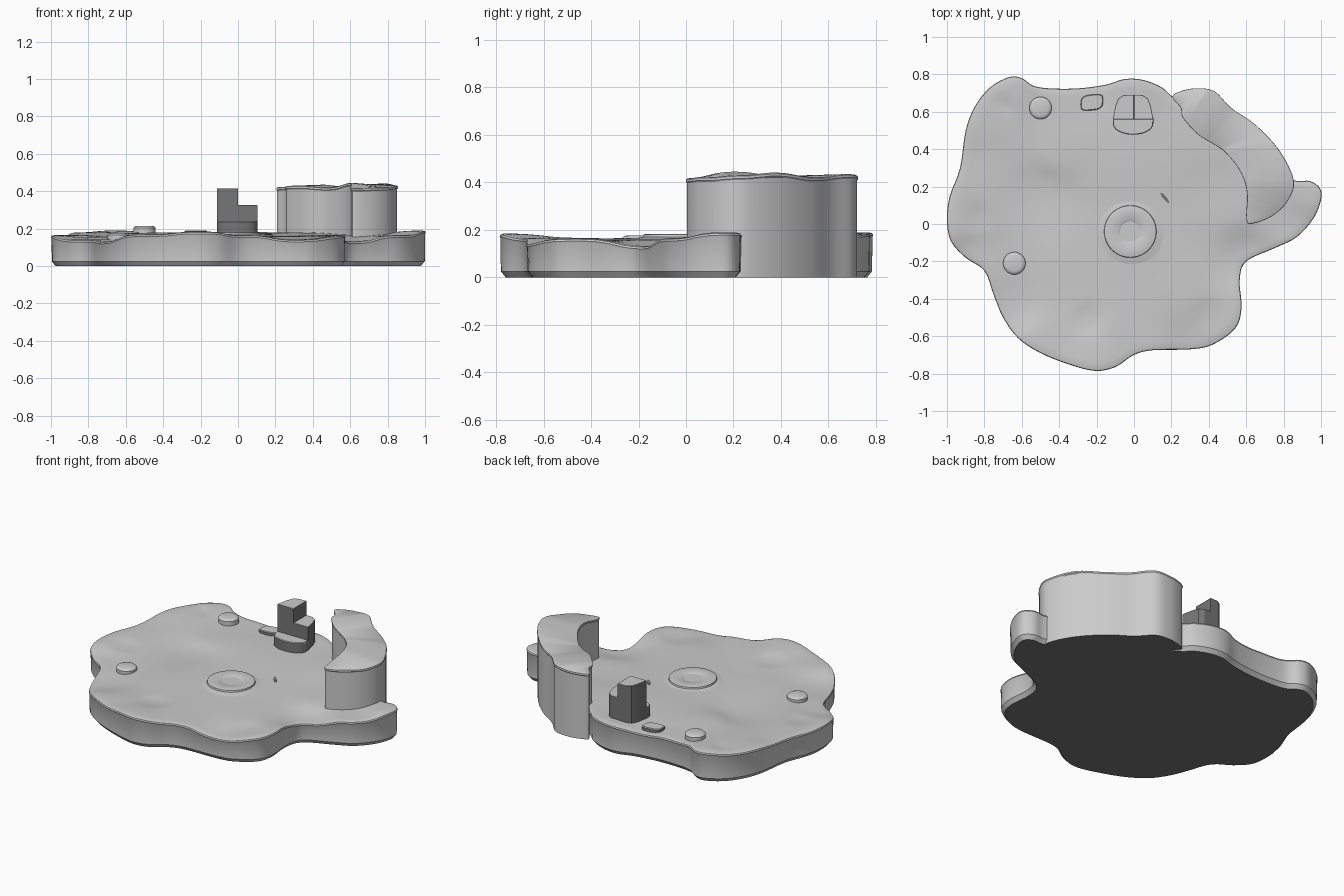
import bpy, bmesh, math
from mathutils import Vector

if "Cube" in bpy.data.objects:
    bpy.data.objects.remove(bpy.data.objects["Cube"])


def material(name, v):
    m = bpy.data.materials.new(name)
    m.diffuse_color = (v, v, v, 1)
    m.use_nodes = True
    m.node_tree.nodes["Principled BSDF"].inputs["Base Color"].default_value = m.diffuse_color
    return m


STONE = material("stone grey", 0.6)
DARK = material("dark grey", 0.18)


def finish(name, bm, dark=None, angle=30):
    # dark: rule on the face normal height that picks the dark colour
    bmesh.ops.recalc_face_normals(bm, faces=bm.faces)
    bm.normal_update()
    for f in bm.faces:
        f.material_index = int(bool(dark and dark(f.normal.z)))
    me = bpy.data.meshes.new(name)
    bm.to_mesh(me)
    bm.free()
    ob = bpy.data.objects.new(name, me)
    bpy.context.collection.objects.link(ob)
    me.materials.append(STONE)
    me.materials.append(DARK)
    bpy.ops.object.select_all(action='DESELECT')
    ob.select_set(True)
    bpy.context.view_layer.objects.active = ob
    bpy.ops.object.shade_smooth_by_angle(angle=math.radians(angle))
    return ob


def underside(nz):
    return nz < -.9


def sides(nz):
    return nz < .5


def smooth_loop(pts, k):
    # closed Catmull-Rom curve with k samples per span
    p = [Vector(q) for q in pts]
    n, out = len(p), []
    for i in range(n):
        a, b, c, d = p[i - 1], p[i], p[(i + 1) % n], p[(i + 2) % n]
        for j in range(k):
            t = j / k
            out.append(0.5 * (2 * b + (c - a) * t + (2 * a - 5 * b + 4 * c - d) * t * t
                              + (3 * b - a - 3 * c + d) * t ** 3))
    return out


def offset(loop, d):
    # move a counter-clockwise loop outward by d
    out = []
    for i, p in enumerate(loop):
        t = (loop[(i + 1) % len(loop)] - loop[i - 1]).normalized()
        out.append(p + Vector((t.y, -t.x)) * d)
    return out


def bridge(bm, a, b):
    for i in range(len(a)):
        j = (i + 1) % len(a)
        bm.faces.new((a[i], a[j], b[j], b[i]))


def ring(bm, loop, z):
    return [bm.verts.new((p.x, p.y, z(p.x, p.y) if callable(z) else z)) for p in loop]


def blend(x, y, ctrl, power=3):
    # inverse-distance blend of height samples
    s = w = 0
    for cx, cy, cz in ctrl:
        k = 1 / (((x - cx) ** 2 + (y - cy) ** 2) + 0.004) ** (power / 2)
        s += k * cz
        w += k
    return s / w


# --- ground slab -----------------------------------------------------------
SLAB = [(.995, .19), (.94, .23), (.85, .235), (.70, .32), (.42, .55), (.22, .67), (.15, .73),
        (.05, .77), (-.05, .775), (-.15, .745), (-.3, .725), (-.45, .725), (-.54, .74),
        (-.6, .78), (-.67, .785), (-.77, .73), (-.85, .63), (-.9, .5), (-.93, .3),
        (-.985, .15), (-1, .03), (-.98, -.09), (-.9, -.18), (-.8, -.25), (-.75, -.38),
        (-.7, -.5), (-.62, -.61), (-.5, -.69), (-.35, -.75), (-.21, -.785), (-.1, -.765),
        (0, -.70), (.1, -.675), (.3, -.67), (.42, -.645), (.54, -.56), (.575, -.45),
        (.565, -.3), (.6, -.2), (.75, -.13), (.87, -.07), (.96, .03), (1, .13)]
HEIGHTS = [(.98, .16, .19), (.85, -.05, .165), (.62, -.18, .13), (.55, -.45, .165),
           (.3, -.65, .14), (.05, -.68, .165), (-.2, -.76, .185), (-.5, -.66, .17),
           (-.72, -.45, .13), (-.85, -.2, .14), (-.99, .03, .165), (-.92, .3, .165),
           (-.85, .6, .18), (-.65, .75, .19), (-.4, .7, .175), (-.2, .7, .165),
           (0, .75, .185), (.3, .5, .18), (.5, .1, .165), (0, .45, .175),
           (-.4, .4, .18), (-.5, .15, .15), (-.3, -.2, .165), (.25, -.3, .16), (-.02, -.04, .165)]
DISHES = [(-.84, .04, .07), (-.24, -.51, .08), (.41, -.48, .08), (-.69, .64, .04)]


def ground(x, y):
    z = blend(x, y, HEIGHTS)
    for cx, cy, r in DISHES:
        z -= 0.008 * math.exp(-(((x - cx) ** 2 + (y - cy) ** 2) / r ** 2) ** 2)
    return z


outline = smooth_loop(SLAB, 4)
bm = bmesh.new()
rings = [ring(bm, offset(outline, -.025), 0), ring(bm, offset(outline, -.005), .025),
         ring(bm, offset(outline, -.003), lambda x, y: ground(x, y) - .018),
         ring(bm, outline, lambda x, y: ground(x, y) - .012),
         ring(bm, offset(outline, -.003), lambda x, y: ground(x, y) - .004)]
inner = offset(outline, -.018)
for i in range(24):
    rings.append(ring(bm, [p * (1 - i / 24) for p in inner], ground))
for a, b in zip(rings, rings[1:]):
    bridge(bm, a, b)
top = bm.verts.new((0, 0, ground(0, 0)))
last = rings[-1]
for i in range(len(last)):
    bm.faces.new((last[i], last[(i + 1) % len(last)], top))
bm.faces.new(list(reversed(rings[0])))
finish("ground_slab", bm, underside)

# --- curved cliff wall -----------------------------------------------------
OUTER = [(.62, 0), (.68, .015), (.75, .05), (.82, .12), (.855, .23), (.78, .39), (.65, .53),
         (.52, .62), (.43, .71), (.33, .725), (.25, .71)]
INNER = [(.205, .68), (.25, .62), (.26, .57), (.34, .48), (.42, .43), (.48, .39), (.55, .31),
         (.59, .23), (.605, .15), (.60, .05), (.605, .01)]
CREST = [(.65, 0, .415), (.8, .1, .42), (.855, .22, .43), (.6, .2, .447), (.72, .32, .447),
         (.48, .4, .42), (.6, .53, .42), (.3, .5, .43), (.42, .65, .437),
         (.3, .72, .425), (.21, .68, .42)]


def crest(x, y):
    return blend(x, y, CREST)


wall = smooth_loop(OUTER + INNER, 4)
bm = bmesh.new()
rings = [ring(bm, offset(wall, -.004), 0),
         ring(bm, offset(wall, -.004), lambda x, y: crest(x, y) - .02),
         ring(bm, wall, lambda x, y: crest(x, y) - .014),
         ring(bm, offset(wall, -.001), lambda x, y: crest(x, y) - .004),
         ring(bm, offset(wall, -.008), crest)]
for a, b in zip(rings, rings[1:]):
    bridge(bm, a, b)
# pair both sides of the crescent so that the caps follow its length
for loop in (rings[0], rings[-1]):
    n = len(loop)
    for i in range(n // 2 - 1):
        bm.faces.new(list(dict.fromkeys((loop[i], loop[i + 1], loop[n - 2 - i], loop[n - 1 - i]))))
finish("cliff_wall", bm, underside)


# --- small parts -----------------------------------------------------------
def lathe(name, x, y, z, profile, n=32):
    bm = bmesh.new()
    prev = None
    for r, h in profile:
        cur = [bm.verts.new((x + r * math.cos(2 * math.pi * i / n),
                             y + r * math.sin(2 * math.pi * i / n), z + h)) for i in range(n)]
        if prev:
            bridge(bm, prev, cur)
        else:
            bm.faces.new(cur)
        prev = cur
    bm.faces.new(prev)
    return finish(name, bm)


def prism(name, pts, z0, z1, chamfer=.004):
    loop = [Vector(p) for p in pts]
    bm = bmesh.new()
    rs = [ring(bm, loop, z0), ring(bm, loop, z1 - chamfer), ring(bm, offset(loop, -chamfer), z1)]
    bridge(bm, rs[0], rs[1])
    bridge(bm, rs[1], rs[2])
    bm.faces.new(rs[0])
    bm.faces.new(rs[2])
    return finish(name, bm, sides)


# round central platform on a low mound, with a shallow middle
lathe("central_platform", -.02, -.04, .12,
      [(.185, 0), (.185, .042), (.14, .05), (.138, .06), (.132, .062), (.06, .06), (.055, .057)], 48)
# round pedestals
PED = [(.06, -.05), (.06, .01), (.052, .018), (.042, .021)]
lathe("back_pedestal", -.5, .62, .193, PED)
lathe("left_pedestal", -.64, -.21, .155, PED)
# flat oval stone
oval = [(-.225 + .06 * math.copysign(abs(math.cos(a)) ** .6, math.cos(a)),
         .65 + .042 * math.copysign(abs(math.sin(a)) ** .6, math.sin(a))
         + .01 * math.cos(a)) for a in [2 * math.pi * i / 24 for i in range(24)]]
prism("flat_stone", oval, .12, .19)
# stepped block: rounded seat and two columns
front = [(-.005 + .108 * math.cos(a), .535 + .058 * math.sin(a))
         for a in [math.pi * (1 + i / 12) for i in range(13)]]
prism("block_seat", front + [(.103, .57), (-.113, .57)], .12, .24)
prism("tall_column", [(-.113, .56), (.0, .56), (.0, .69), (-.055, .69), (-.085, .67),
                      (-.1, .63)], .12, .415, .002)
prism("short_column", [(0, .56), (.103, .56), (.09, .63), (.075, .67), (.045, .69),
                       (0, .69)], .12, .325, .002)
# small dark mark beside the platform
mark = []
for i in range(12):
    a = 2 * math.pi * i / 12
    u, v = .035 * math.cos(a), .009 * math.sin(a)
    mark.append(Vector((.165 + .64 * u + .77 * v, .14 - .77 * u + .64 * v)))
bm = bmesh.new()
low = ring(bm, mark, lambda x, y: ground(x, y) - .003)
high = ring(bm, mark, lambda x, y: ground(x, y) + .003)
bridge(bm, low, high)
bm.faces.new(low)
bm.faces.new(high)
finish("ground_mark", bm, lambda nz: True)
